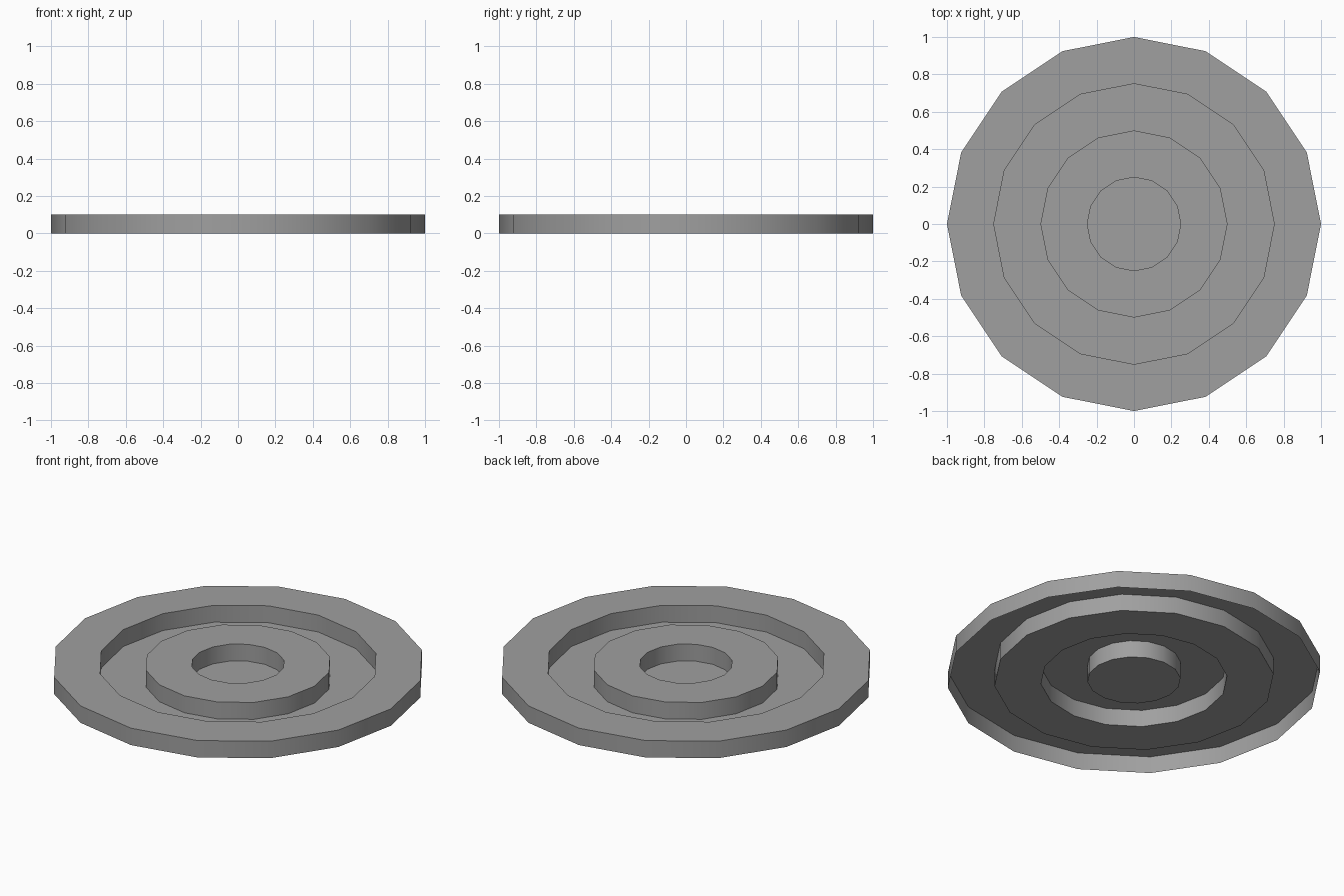
import bpy
import bmesh
from math import cos, sin, radians, tau

SIDES = 16
HEIGHT = 0.1

if "Cube" in bpy.data.objects:
    bpy.data.objects.remove(bpy.data.objects["Cube"])

# Plain grey material
grey = bpy.data.materials.new("grey")
grey.use_nodes = True
colour = (0.35, 0.35, 0.35, 1)
grey.diffuse_color = colour
grey.node_tree.nodes["Principled BSDF"].inputs["Base Color"].default_value = colour


def add_ring(bm, radius, z):
    """Closed loop of vertices around the z axis."""
    angles = [tau * i / SIDES for i in range(SIDES)]
    return [bm.verts.new((radius * cos(a), radius * sin(a), z)) for a in angles]


# Thin pressed sheet: the profile steps up and down from centre to rim
profile = []
for step in range(1, 5):
    levels = (0, HEIGHT) if step % 2 else (HEIGHT, 0)
    profile += [(step / 4, z) for z in levels]

bm = bmesh.new()
rings = [add_ring(bm, r, z) for r, z in profile]

# Flat centre, then a band of quads between each pair of loops
bm.faces.new(rings[0])
for inner, outer in zip(rings, rings[1:]):
    for i in range(SIDES):
        j = (i + 1) % SIDES
        bm.faces.new((inner[i], outer[i], outer[j], inner[j]))

mesh = bpy.data.meshes.new("stepped_disc")
bm.to_mesh(mesh)
bm.free()
mesh.materials.append(grey)
disc = bpy.data.objects.new("stepped_disc", mesh)
bpy.context.collection.objects.link(disc)

# Rounded walls with crisp step edges
bpy.ops.object.select_all(action="DESELECT")
disc.select_set(True)
bpy.context.view_layer.objects.active = disc
bpy.ops.object.shade_smooth_by_angle(angle=radians(30))
